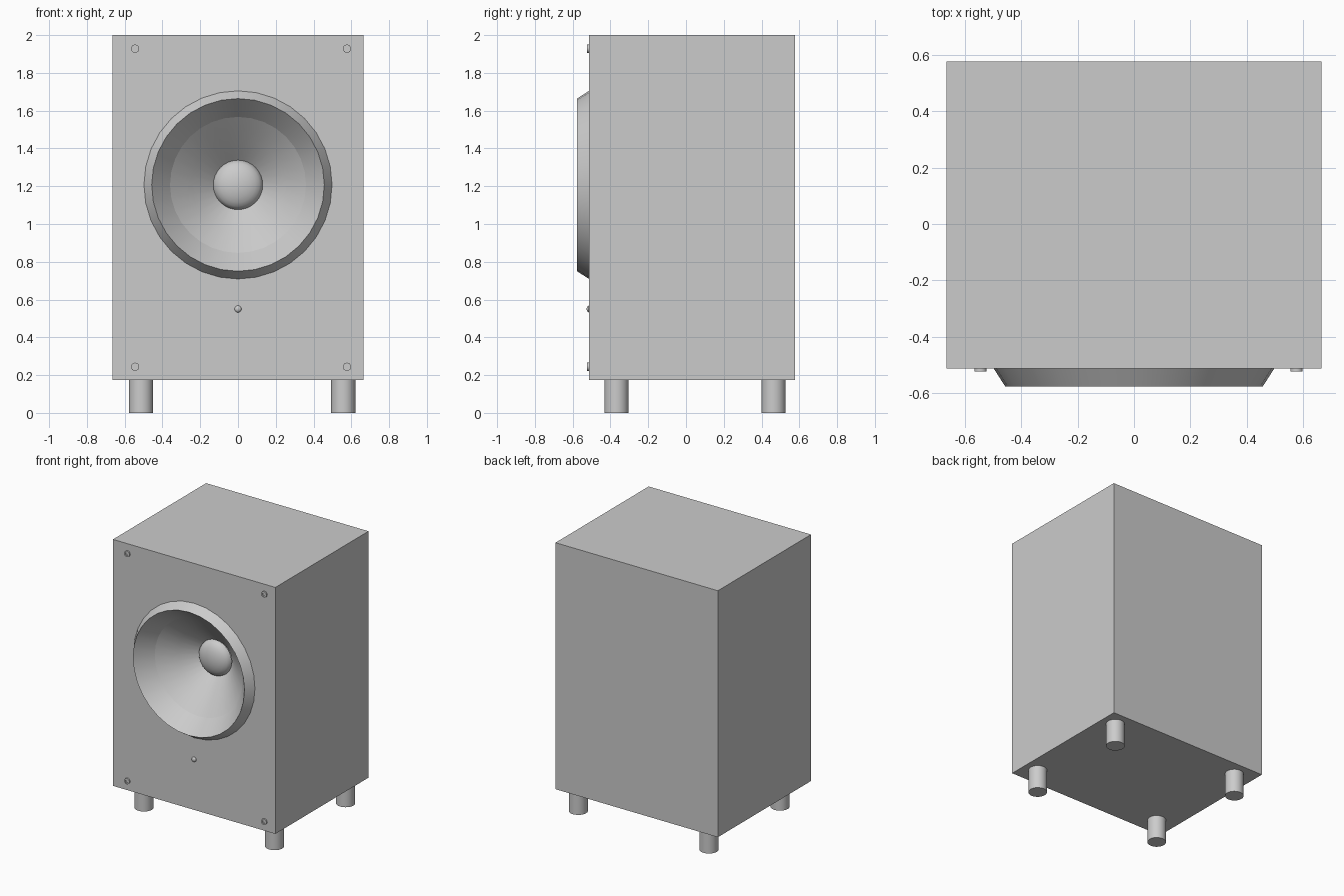
import bpy, bmesh, math

if "Cube" in bpy.data.objects:
    bpy.data.objects.remove(bpy.data.objects["Cube"])

FRONT, BACK = -0.513, 0.577
CZ = 1.207  # driver centre height


def finish(bm, name, smooth=True):
    me = bpy.data.meshes.new(name)
    bm.to_mesh(me)
    bm.free()
    ob = bpy.data.objects.new(name, me)
    bpy.context.collection.objects.link(ob)
    bpy.ops.object.select_all(action='DESELECT')
    ob.select_set(True)
    bpy.context.view_layer.objects.active = ob
    if smooth:
        bpy.ops.object.shade_smooth_by_angle(angle=math.radians(30))
    return ob


def lathe(name, profile, x, z, sides=32):
    """Turn (radius, y) points about a front-facing axis, from back edge to front centre."""
    bm = bmesh.new()
    rings = []
    for r, y in profile:
        n = sides if r > 0 else 1
        rings.append([bm.verts.new((x + r * math.cos(2 * math.pi * k / sides), y,
                                    z + r * math.sin(2 * math.pi * k / sides)))
                      for k in range(n)])
    for a, b in zip(rings, rings[1:]):
        for k in range(sides):
            j = (k + 1) % sides
            if len(b) == 1:
                bm.faces.new((a[k], a[j], b[0]))
            else:
                bm.faces.new((a[k], a[j], b[j], b[k]))
    return finish(bm, name)


# Cabinet with a round driver opening
bpy.ops.mesh.primitive_cube_add(size=1, location=(0, (FRONT + BACK) / 2, 1.0875))
cabinet = bpy.context.object
cabinet.name = "cabinet"
cabinet.scale = (1.33, BACK - FRONT, 1.825)
bpy.ops.object.transform_apply(location=True, scale=True)
bpy.ops.mesh.primitive_cylinder_add(vertices=32, radius=0.465, depth=0.6,
                                    location=(0, FRONT, CZ), rotation=(math.pi / 2, 0, 0))
cutter = bpy.context.object
cutter.name = "opening_cutter"
cutter.hide_render = True
mod = cabinet.modifiers.new("driver_opening", 'BOOLEAN')
mod.operation, mod.object, mod.solver = 'DIFFERENCE', cutter, 'EXACT'
bpy.context.view_layer.objects.active = cabinet
bpy.ops.object.modifier_apply(modifier=mod.name)
bpy.data.objects.remove(cutter)

# Driver: flared bezel, cone and dust cap
lathe("driver_bezel", [(0.498, FRONT + 0.003), (0.498, FRONT), (0.457, -0.577), (0.36, -0.46)], 0, CZ)
lathe("driver_cone", [(0.36, -0.46), (0.245, -0.36), (0.125, -0.25)], 0, CZ)
cap = [(0.131 * math.cos(t), -0.26 - 0.065 * math.sin(t))
       for t in [math.pi / 2 * i / 6 for i in range(6)]] + [(0, -0.325)]
lathe("dust_cap", cap, 0, CZ)

# Corner screws with recessed heads
for x in (-0.545, 0.577):
    for z in (0.244, 1.928):
        lathe("corner_screw", [(0.022, FRONT + 0.005), (0.022, -0.523), (0.012, -0.523),
                               (0.012, -0.516), (0, -0.516)], x, z, 16)

# Indicator light
light = [(0.018, FRONT + 0.005), (0.018, -0.516), (0.015, -0.521), (0.008, -0.525), (0, -0.526)]
lathe("indicator_light", light, 0, 0.55, 16)

# Feet
for x in (-0.513, 0.557):
    for y in (-0.368, 0.464):
        bm = bmesh.new()
        bmesh.ops.create_cone(bm, cap_ends=True, segments=32, radius1=0.064,
                              radius2=0.064, depth=0.18)
        bmesh.ops.translate(bm, verts=bm.verts, vec=(x, y, 0.09))
        finish(bm, "foot")
